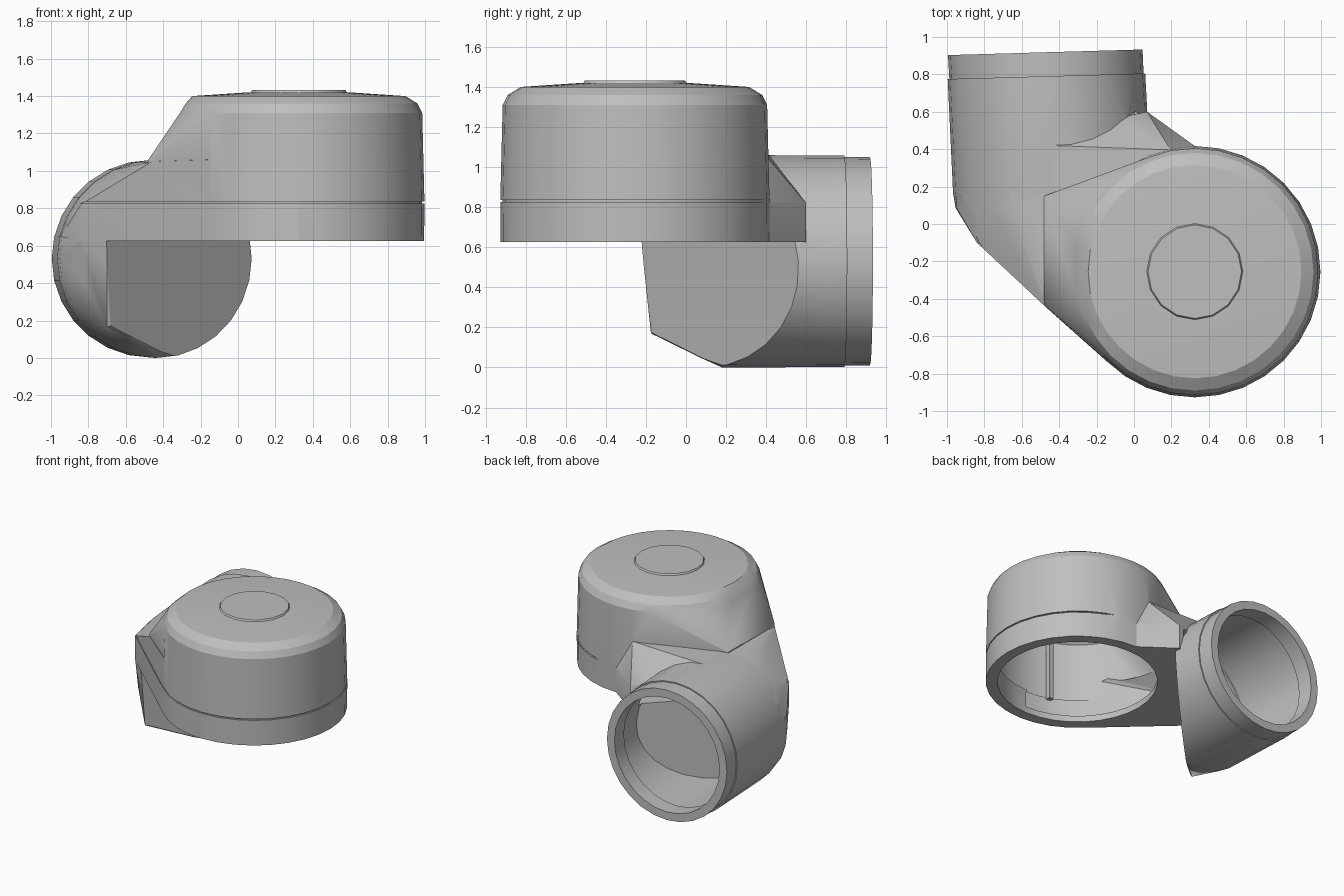
import bpy, bmesh, math
from mathutils import Vector

cube = bpy.data.objects.get("Cube")
if cube:
    bpy.data.objects.remove(cube, do_unlink=True)

grey = bpy.data.materials.new("light_grey")
grey.use_nodes = True
GREY = (0.52, 0.52, 0.52, 1)
grey.diffuse_color = GREY
grey.node_tree.nodes["Principled BSDF"].inputs["Base Color"].default_value = GREY

CAP_X, CAP_Y, FLOOR = 0.325, -0.255, 0.625


def hull(name, points):
    """Convex solid around a set of points."""
    bm = bmesh.new()
    for p in points:
        bm.verts.new(p)
    out = bmesh.ops.convex_hull(bm, input=bm.verts)
    loose = {g for g in out["geom_interior"] + out["geom_unused"]
             if isinstance(g, bmesh.types.BMVert)}
    bmesh.ops.delete(bm, geom=list(loose), context="VERTS")
    bmesh.ops.dissolve_limit(bm, angle_limit=0.01, verts=bm.verts, edges=bm.edges)
    bmesh.ops.recalc_face_normals(bm, faces=bm.faces)
    mesh = bpy.data.meshes.new(name)
    bm.to_mesh(mesh)
    bm.free()
    mesh.materials.append(grey)
    obj = bpy.data.objects.new(name, mesh)
    bpy.context.collection.objects.link(obj)
    return obj


def disc(r, z, left=-9, right=9, n=32):
    """Horizontal ring about the cap axis, flattened at its left side."""
    ring = []
    for i in range(n):
        a = math.tau * i / n
        x = CAP_X + r * math.cos(a)
        if x < right:
            ring.append(Vector((max(x, left), CAP_Y + r * math.sin(a), z)))
    return ring


def hoop(r, y, above=-9, n=28):
    """Upright ring about the slightly tilted tube axis."""
    ring = []
    for i in range(n):
        a = math.tau * i / n
        z = 0.53 + r * math.sin(a)
        if z >= above:
            x = -0.475 + 0.05 * (0.93 - y) + r * math.cos(a)
            ring.append(Vector((x, y + 0.015 * math.cos(a), z)))
    return ring


def box(name, lo, hi):
    return hull(name, [(x, y, z) for x in (lo[0], hi[0])
                       for y in (lo[1], hi[1]) for z in (lo[2], hi[2])])


def combine(target, other, operation):
    mod = target.modifiers.new(operation, "BOOLEAN")
    mod.operation, mod.solver, mod.object = operation, "EXACT", other
    bpy.context.view_layer.objects.active = target
    bpy.ops.object.modifier_apply(modifier=mod.name)
    bpy.data.objects.remove(other, do_unlink=True)


def bridge_points(inset, z):
    """Footprint shared by the bridge, its seam and its hollow."""
    return (disc(0.672 - inset, z, right=0.36)
            + [Vector((-0.84 + inset, -0.1, z)), Vector((0.07 - inset, 0.6, z))])


def wedge(shift, top):
    """Diagonal cutter that clears the tube from under the cap."""
    points = []
    for z, c in ((-0.2, 0.54 + shift), (top, 0.48 + shift)):
        points += [(-1, c - 1, z), (0.6, c + 0.6, z), (0.6, c - 1, z)]
    return hull("wedge", points)


# Round cap with a chamfered rim and a raised centre
housing = hull("joint_housing", disc(0.67, FLOOR) + disc(0.672, 0.83)
               + disc(0.66, 1.31, -0.31) + disc(0.635, 1.36, -0.28)
               + disc(0.57, 1.4, -0.25) + disc(0.27, 1.42))
combine(housing, hull("cap_button", disc(0.28, 1.38, n=16) + disc(0.25, 1.432, n=16)), "UNION")

# Bridge from cap to tube, rounded over at tube height
bridge = hull("bridge", bridge_points(0, FLOOR) + bridge_points(0, 0.82)
              + disc(0.664, 1.06, -0.4, 0.3) + hoop(0.528, 0.1, 0.62)
              + hoop(0.528, 0.42, 0.62) + [(-0.46, -0.455, 1.05)])
combine(housing, bridge, "UNION")

# Steep slope from the cap top down to the bridge
slope = hull("slope", disc(0.66, 0.9, right=0.3) + disc(0.66, 1.31, -0.31, 0.3)
             + disc(0.57, 1.4, -0.25, 0.3)
             + [(-0.48, y, z) for y in (-0.435, 0.15) for z in (0.9, 1.06)])
combine(housing, slope, "UNION")

# Tube with a faceted closed front, cut away diagonally below the cap
front = [(-0.84, -0.1, 0.64), (-0.7, -0.225, 0.64), (-0.82, -0.09, 0.41),
         (-0.7, -0.2, 0.41), (-0.7, -0.175, 0.17), (-0.45, 0.08, 0.045)]
tube = hull("tube", hoop(0.528, 0.79) + hoop(0.53, 0.18) + hoop(0.52, 0.1, 0.3) + front)
combine(tube, wedge(0, 0.64), "DIFFERENCE")
combine(tube, hull("tube_collar", hoop(0.519, 0.72) + hoop(0.52, 0.918)), "UNION")
combine(housing, tube, "UNION")

# Fine seam around the cap and bridge
seam = box("seam", (-0.87, -1.2, 0.826), (1.2, 0.45, 0.836))
core = [p for z in (0.8, 0.86)
        for p in bridge_points(0.012, z) + disc(0.66, z) + [Vector((-1.1, 0.6, z))]]
combine(seam, hull("seam_core", core), "DIFFERENCE")
combine(housing, seam, "DIFFERENCE")

# Thin-walled hollows: cap lip and bore, tube lip, passage and slope
cuts = [
    disc(0.585, FLOOR - 0.01) + disc(0.585, 0.85),
    disc(0.625, 0.82) + disc(0.615, 1.29, -0.24) + disc(0.54, 1.36, -0.2),
    hoop(0.455, 1.1) + hoop(0.455, 0.7),
    bridge_points(0.06, 0.675) + bridge_points(0.06, 0.8)
    + hoop(0.48, 0.14, 0.68) + hoop(0.48, 0.38, 0.68) + disc(0.6, 1.0, right=0.3),
    disc(0.6, 0.95, right=0.3) + disc(0.54, 1.33, -0.2, 0.3)
    + [(-0.4, -0.37, 0.98), (-0.4, 0.1, 0.98)],
]
for points in cuts:
    combine(housing, hull("hollow", points), "DIFFERENCE")

# Tube bore, leaving the bridge floor as a shelf across it
bore = hull("tube_bore", hoop(0.485, 0.79) + hoop(0.485, 0.17)
            + [(-0.74, -0.06, 0.62), (-0.72, -0.04, 0.3)])
combine(bore, wedge(0.07, 0.685), "DIFFERENCE")
combine(housing, bore, "DIFFERENCE")

# Mounting posts inside the cap
posts = []
for i, angle in enumerate((20, 70, 250, 310)):
    a = math.radians(angle)
    x, y = CAP_X + 0.59 * math.cos(a), CAP_Y + 0.59 * math.sin(a)
    posts.append(box(f"cap_post_{i + 1}", (x - 0.02, y - 0.02, 0.8),
                     (x + 0.02, y + 0.02, 1.3)))

for obj in [housing] + posts:
    bpy.ops.object.select_all(action="DESELECT")
    obj.select_set(True)
    bpy.context.view_layer.objects.active = obj
    bpy.ops.object.shade_smooth_by_angle(angle=math.radians(22))
